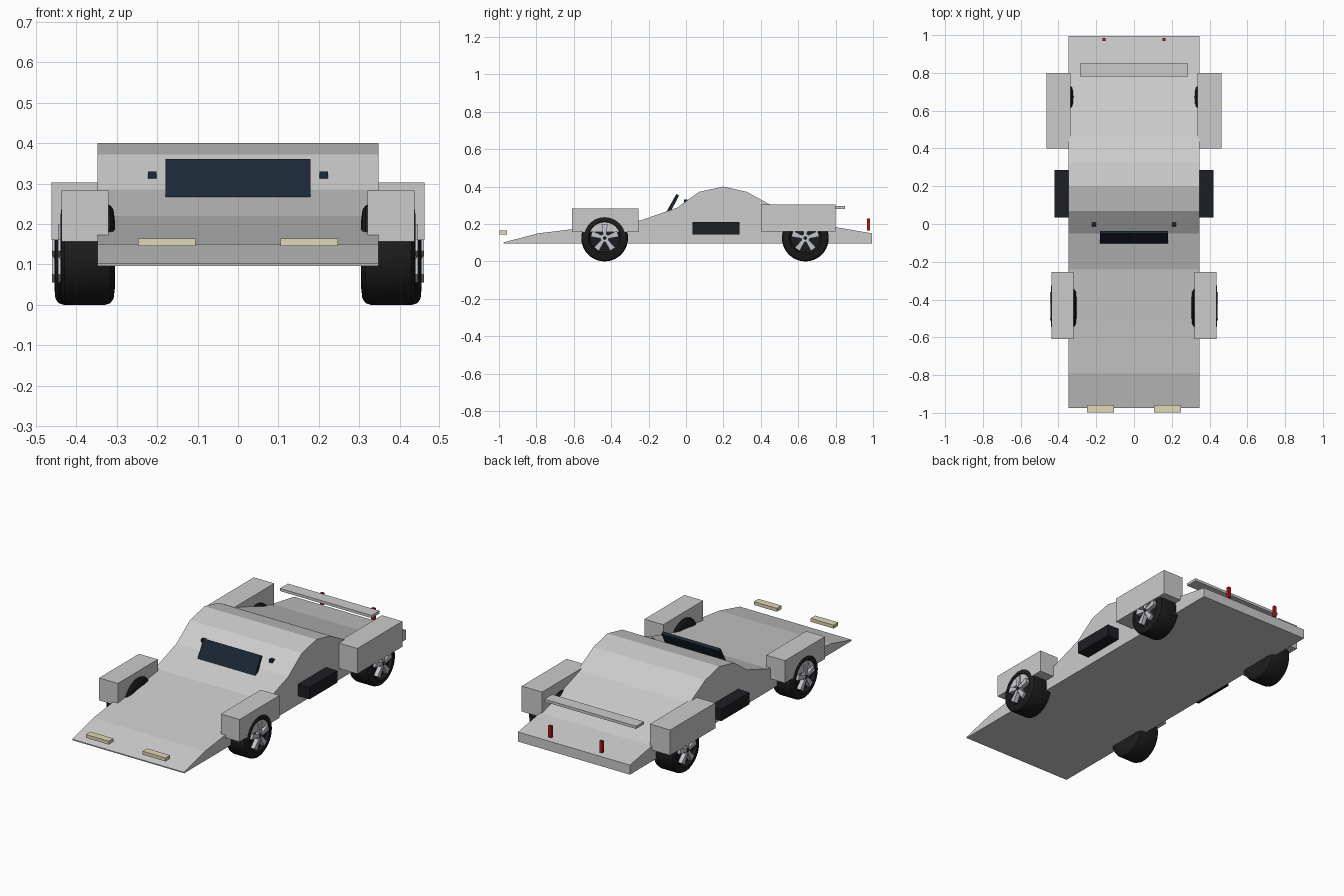
import bpy, bmesh, math
from mathutils import Matrix, Vector

if "Cube" in bpy.data.objects:
    bpy.data.objects.remove(bpy.data.objects["Cube"])


def material(name, rgb):
    m = bpy.data.materials.new(name)
    m.diffuse_color = (*rgb, 1)
    m.use_nodes = True
    m.node_tree.nodes["Principled BSDF"].inputs["Base Color"].default_value = m.diffuse_color
    return m


RUBBER = material("rubber", (0.012, 0.012, 0.012))
SILVER = material("silver", (0.55, 0.57, 0.62))
GLASS = material("dark_glass", (0.01, 0.02, 0.035))
BLACK = material("black_trim", (0.012, 0.013, 0.016))
CREAM = material("headlight_cream", (0.75, 0.68, 0.48))
RED = material("taillight_red", (0.5, 0.01, 0.01))


def finish(name, bm, mat=None):
    bmesh.ops.recalc_face_normals(bm, faces=bm.faces)
    me = bpy.data.meshes.new(name)
    bm.to_mesh(me)
    bm.free()
    ob = bpy.data.objects.new(name, me)
    bpy.context.collection.objects.link(ob)
    if mat:
        me.materials.append(mat)
    return ob


def box(name, x, y, z, mat=None):
    """Box from (min, max) ranges."""
    bm = bmesh.new()
    size = [b - a for a, b in (x, y, z)]
    mid = [(a + b) / 2 for a, b in (x, y, z)]
    bmesh.ops.create_cube(bm, size=1, matrix=Matrix.Translation(mid) @ Matrix.Diagonal((*size, 1)))
    return finish(name, bm, mat)


def pair(name, x, y, z, mat=None):
    box(name + "_right", x, y, z, mat)
    box(name + "_left", (-x[1], -x[0]), y, z, mat)


def extrude_x(name, profile, half, mat=None):
    """Side profile (y, z) extruded across the car."""
    bm = bmesh.new()
    face = bm.faces.new([bm.verts.new((-half, y, z)) for y, z in profile])
    new = bmesh.ops.extrude_face_region(bm, geom=[face])["geom"]
    bmesh.ops.translate(bm, vec=(2 * half, 0, 0), verts=[v for v in new if isinstance(v, bmesh.types.BMVert)])
    return finish(name, bm, mat)


def tyre(name, side, x0, y, z):
    """Lathe of (width, radius) profile around the axle."""
    prof = [(0.0, 0.0), (0.0, 0.075), (-0.003, 0.085), (0.0, 0.11), (0.008, 0.121), (0.02, 0.125),
            (0.11, 0.125), (0.122, 0.121), (0.13, 0.11), (0.132, 0.088), (0.126, 0.082),
            (0.115, 0.078), (0.115, 0.0)]
    bm = bmesh.new()
    vs = [bm.verts.new((side * (x0 + w), y, z + r)) for w, r in prof]
    edges = [bm.edges.new(p) for p in zip(vs, vs[1:])]
    bmesh.ops.spin(bm, geom=vs + edges, cent=(0, y, z), axis=(1, 0, 0), angle=math.tau, steps=40)
    bmesh.ops.remove_doubles(bm, verts=bm.verts, dist=1e-5)
    ob = finish(name, bm, RUBBER)
    bpy.context.view_layer.objects.active = ob
    ob.select_set(True)
    bpy.ops.object.shade_smooth_by_angle(angle=math.radians(35))
    ob.select_set(False)


def spokes(name, side, x0, y, z):
    """Five flared spokes, each a tapered plate."""
    bm = bmesh.new()
    for k in range(5):
        a = math.tau * k / 5
        ca, sa = math.cos(a), math.sin(a)
        rings = []
        for dx in (0.114, 0.138):
            rings.append([bm.verts.new((side * (x0 + dx), y + t * ca + r * sa, z + r * ca - t * sa))
                          for t, r in ((-0.008, 0.012), (0.008, 0.012), (0.016, 0.074), (-0.016, 0.074))])
        lo, hi = rings
        bm.faces.new(lo)
        bm.faces.new(hi)
        for i in range(4):
            j = (i + 1) % 4
            bm.faces.new((lo[i], lo[j], hi[j], hi[i]))
    # hub cap ring
    bmesh.ops.create_cone(bm, cap_ends=True, segments=20, radius1=0.022, radius2=0.022, depth=0.02,
                          matrix=Matrix.Translation((side * (x0 + 0.124), y, z)) @ Matrix.Rotation(math.pi / 2, 4, 'Y'))
    finish(name, bm, SILVER)
    # dark axle nut
    bm = bmesh.new()
    bmesh.ops.create_cone(bm, cap_ends=True, segments=12, radius1=0.01, radius2=0.01, depth=0.02,
                          matrix=Matrix.Translation((side * (x0 + 0.127), y, z)) @ Matrix.Rotation(math.pi / 2, 4, 'Y'))
    finish(name + "_nut", bm, BLACK)


# Wedge-shaped body
extrude_x("body", [(-0.975, 0.096), (-0.975, 0.102), (-0.79, 0.15), (-0.53, 0.182), (-0.24, 0.22),
                   (-0.05, 0.286), (0.07, 0.372), (0.2, 0.4), (0.325, 0.372), (0.465, 0.295),
                   (0.8, 0.183), (0.995, 0.15), (0.995, 0.096)], 0.348)

# Box fenders
pair("front_fender", (0.32, 0.437), (-0.61, -0.255), (0.157, 0.283))
pair("rear_fender", (0.335, 0.462), (0.4, 0.8), (0.16, 0.303))

# Wheels
for axle, x0, y in (("front", 0.308, -0.435), ("rear", 0.322, 0.638)):
    for label, side in (("right", 1), ("left", -1)):
        tyre(f"{axle}_tyre_{label}", side, x0, y, 0.125)
        spokes(f"{axle}_spokes_{label}", side, x0, y, 0.125)

# Side intakes, mirrors and windscreen
pair("side_intake", (0.33, 0.42), (0.035, 0.285), (0.145, 0.211), BLACK)
pair("mirror", (0.202, 0.223), (-0.012, 0.008), (0.313, 0.33), GLASS)
extrude_x("windscreen", [(-0.105, 0.265), (-0.083, 0.265), (-0.037, 0.352), (-0.051, 0.361)], 0.179, GLASS)

# Rear wing and lights
box("rear_wing", (-0.285, 0.285), (0.78, 0.85), (0.281, 0.296))
pair("headlight", (0.105, 0.248), (-0.998, -0.957), (0.145, 0.164), CREAM)
pair("taillight", (0.15, 0.168), (0.969, 0.984), (0.165, 0.23), RED)
